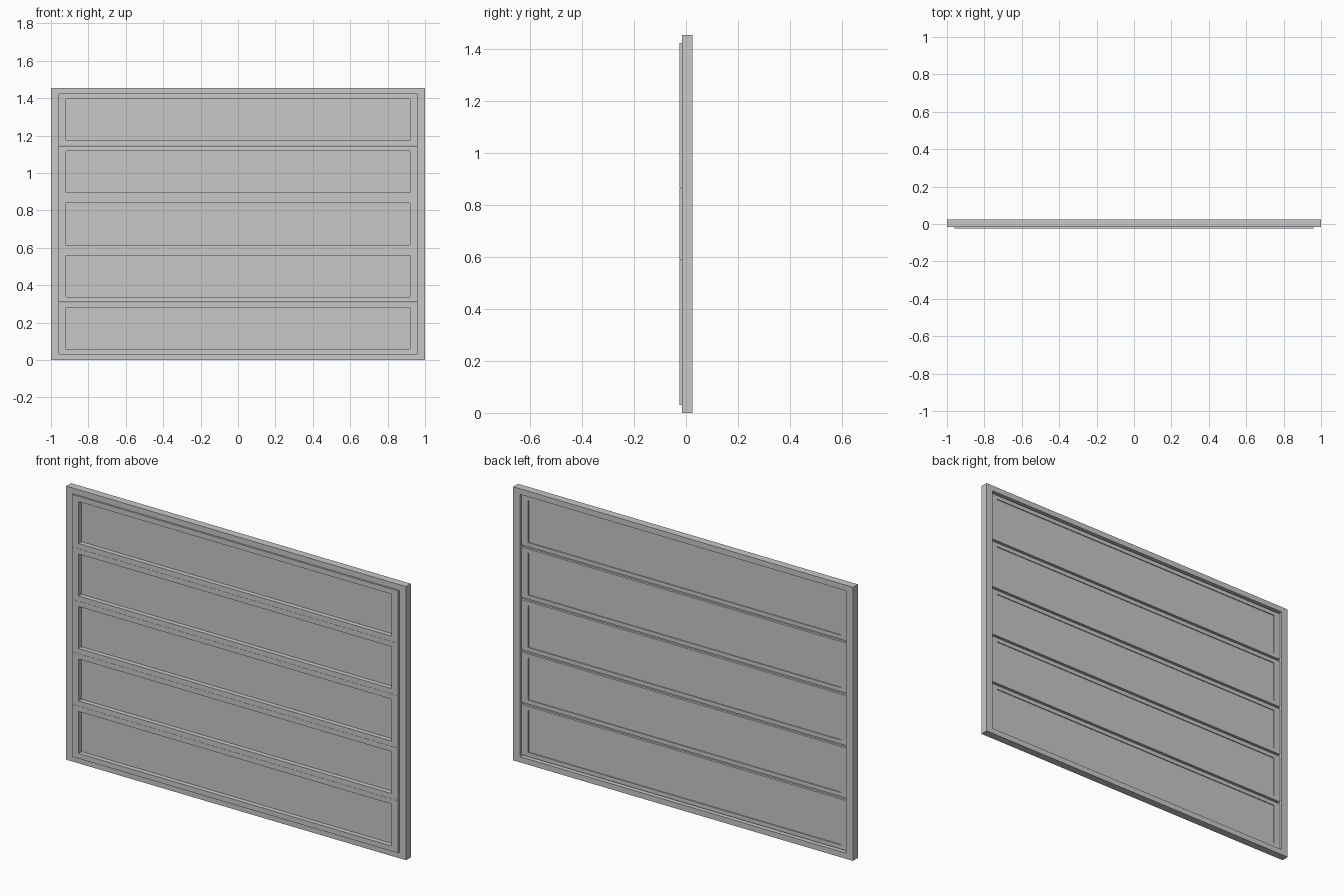
import bpy
import bmesh

cube = bpy.data.objects.get("Cube")
if cube:
    bpy.data.objects.remove(cube, do_unlink=True)

grey = bpy.data.materials.new("light grey")
grey.use_nodes = True
colour = (0.58, 0.58, 0.58, 1)
grey.diffuse_color = colour
grey.node_tree.nodes["Principled BSDF"].inputs["Base Color"].default_value = colour

HEIGHT = 1.455
RIM_X, RIM_Z = 0.04, 0.03
ROWS = 5
PITCH = (HEIGHT - 2 * RIM_Z) / ROWS


def lofted(name, half_w, half_h, centre_z, steps, closed=False):
    """Join rectangular loops; each step is (x margin, z margin, y)."""
    bm = bmesh.new()
    loops = []
    for mx, mz, y in steps:
        w, h = half_w - mx, half_h - mz
        loops.append([bm.verts.new((sx * w, y, centre_z + sz * h))
                      for sx, sz in ((-1, -1), (1, -1), (1, 1), (-1, 1))])
    pairs = list(zip(loops, loops[1:]))
    if closed:
        pairs.append((loops[-1], loops[0]))
    else:
        bm.faces.new(loops[0])
        bm.faces.new(loops[-1])
    for a, b in pairs:
        for i in range(4):
            j = (i + 1) % 4
            bm.faces.new((a[i], a[j], b[j], b[i]))
    bmesh.ops.recalc_face_normals(bm, faces=bm.faces)
    mesh = bpy.data.meshes.new(name)
    bm.to_mesh(mesh)
    bm.free()
    mesh.materials.append(grey)
    obj = bpy.data.objects.new(name, mesh)
    bpy.context.collection.objects.link(obj)
    return obj


# Outer frame around the opening
lofted("door_frame", 1, HEIGHT / 2, HEIGHT / 2,
       [(0, 0, -0.016), (0, 0, 0.025),
        (RIM_X, RIM_Z, 0.025), (RIM_X, RIM_Z, -0.016)], closed=True)

# Stacked panels: deep recess in front, shallow recess and stepped edge behind
for row in range(ROWS):
    lofted(f"door_panel_{row + 1}", 1 - RIM_X, PITCH / 2,
           RIM_Z + PITCH * (row + 0.5),
           [(0.04, 0.028, 0.0), (0.04, 0.028, -0.025),
            (0, 0.0003, -0.025), (0, 0.0003, 0.0),
            (0, 0.006, 0.0), (0, 0.006, 0.012),
            (0.04, 0.028, 0.012), (0.04, 0.028, 0.007)])
